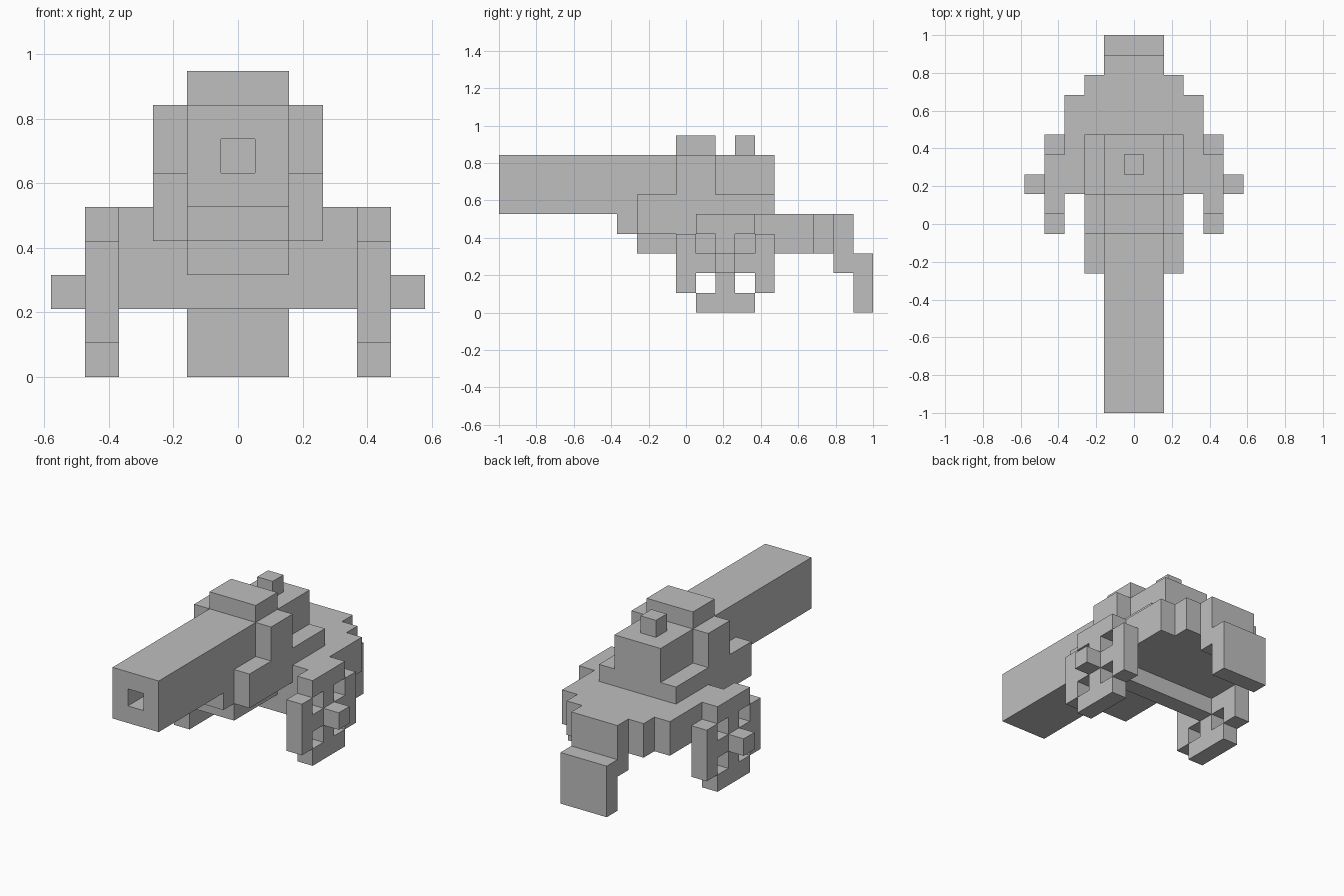
import bpy
import bmesh
from mathutils import Vector

cube = bpy.data.objects.get("Cube")
if cube:
    bpy.data.objects.remove(cube, do_unlink=True)

LENGTH = 19              # model length in blocks
UNIT = 2 / LENGTH        # size of one block

grey = bpy.data.materials.new("plain_grey")
grey.use_nodes = True
colour = (0.52, 0.52, 0.52, 1)
grey.diffuse_color = colour
grey.node_tree.nodes["Principled BSDF"].inputs["Base Color"].default_value = colour


def slab(half, y, z):
    """Centred slab of blocks reaching 'half' blocks to each side."""
    return {(i, j, k) for i in range(-half, half + 1)
            for j in range(*y) for k in range(*z)}


def build(name, cells):
    """Make an object from the outer faces of a set of blocks."""
    bm = bmesh.new()
    for cell in cells:
        centre = Vector(cell) + Vector((0, 0.5, 0.5))
        for axis in range(3):
            for sign in (-1, 1):
                n = Vector((0, 0, 0))
                n[axis] = sign
                if tuple(int(c + d) for c, d in zip(cell, n)) in cells:
                    continue
                u = Vector((0, 0, 0))
                u[(axis + 1) % 3] = 0.5
                v = n.cross(u)
                corners = (-u - v, u - v, u + v, v - u)
                bm.faces.new([bm.verts.new(
                    (centre + n / 2 + c - Vector((0, LENGTH / 2, 0))) * UNIT)
                    for c in corners])
    bmesh.ops.remove_doubles(bm, verts=bm.verts, dist=UNIT / 100)
    bmesh.ops.dissolve_limit(bm, angle_limit=0.01, verts=bm.verts, edges=bm.edges)
    mesh = bpy.data.meshes.new(name)
    bm.to_mesh(mesh)
    bm.free()
    mesh.materials.append(grey)
    obj = bpy.data.objects.new(name, mesh)
    bpy.context.collection.objects.link(obj)


# Barrel with an open bore
build("barrel", slab(1, (0, 9), (5, 8)) - slab(0, (0, 9), (6, 7)))

# Cradle stepping back below the barrel
build("cradle", slab(1, (6, 7), (4, 5)) | slab(1, (7, 11), (3, 4)))

# Breech housing: wide base, raised cheeks and narrower rear
build("breech", slab(2, (7, 14), (4, 6)) | slab(2, (9, 11), (6, 8))
      | slab(1, (11, 14), (6, 8)))
build("top_plate", slab(1, (9, 11), (8, 9)))
build("rear_sight", slab(0, (12, 13), (8, 9)))

# Carriage deck tapering to the back
build("carriage", slab(3, (11, 16), (3, 5)) | slab(2, (16, 17), (3, 5))
      | slab(1, (17, 18), (3, 5)))

# Trail that drops to the ground
build("trail", slab(1, (17, 18), (2, 3)) | slab(1, (18, 19), (0, 3)))

build("axle", slab(3, (11, 12), (2, 3)))

# Spoked wheels with hub caps
wheel = {(j, k) for j in range(-2, 3) for k in range(-2, 3)
         if abs(j) != abs(k) or j == 0}
for side, label in ((1, "left"), (-1, "right")):
    build(label + "_wheel", {(side * 4, 11 + j, 2 + k) for j, k in wheel})
    build(label + "_hub", {(side * 5, 11, 2)})
